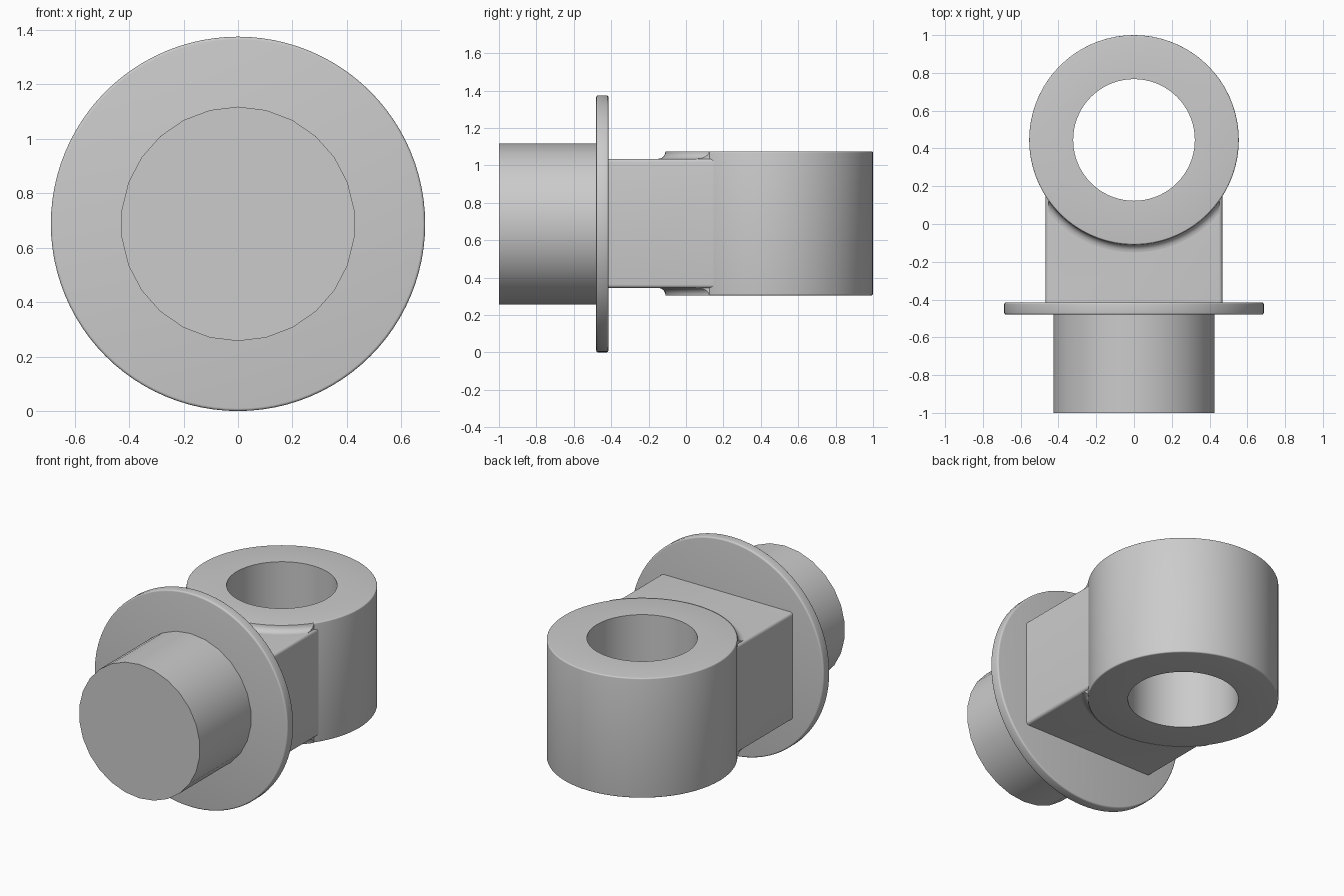
import bpy, bmesh
from math import sin, cos, pi, asin, sqrt, radians
from mathutils import Matrix

if "Cube" in bpy.data.objects:
    bpy.data.objects.remove(bpy.data.objects["Cube"])

grey = bpy.data.materials.new("plain grey")
grey.use_nodes = True
colour = (0.6, 0.6, 0.6, 1)
grey.diffuse_color = colour
grey.node_tree.nodes["Principled BSDF"].inputs["Base Color"].default_value = colour

AXIS_Z = 0.687          # height of the stud, flange and neck axis
RING_Y = 0.445          # centre of the eye ring
RING_R = 0.555
NECK_X, NECK_Z = 0.468, 0.345   # half width and half height of the neck


def finish(bm, name):
    bmesh.ops.recalc_face_normals(bm, faces=bm.faces)
    mesh = bpy.data.meshes.new(name)
    bm.to_mesh(mesh)
    bm.free()
    obj = bpy.data.objects.new(name, mesh)
    bpy.context.collection.objects.link(obj)
    mesh.materials.append(grey)
    bpy.ops.object.select_all(action="DESELECT")
    obj.select_set(True)
    bpy.context.view_layer.objects.active = obj
    bpy.ops.object.shade_smooth_by_angle(angle=radians(32))
    return obj


def lathe(name, profile, sides, place, hollow=False):
    """Turn (radius, height) points about z; cap the ends or close the loop."""
    bm = bmesh.new()
    loops = [[bm.verts.new((r * cos(2 * pi * i / sides), r * sin(2 * pi * i / sides), h))
              for i in range(sides)] for r, h in profile]
    pairs = list(zip(loops, loops[1:]))
    if hollow:
        pairs.append((loops[-1], loops[0]))
    else:
        bm.faces.new(loops[0])
        bm.faces.new(loops[-1])
    for a, b in pairs:
        for i in range(sides):
            j = (i + 1) % sides
            bm.faces.new((a[i], a[j], b[j], b[i]))
    bm.transform(place)
    return finish(bm, name)


def rounded_rim(r, low, high, b):
    """Outer wall profile with rounded upper and lower edges."""
    arc = [i * pi / 8 for i in range(5)]
    return ([(r - b + b * sin(a), low + b - b * cos(a)) for a in arc] +
            [(r - b + b * cos(a), high - b + b * sin(a)) for a in arc])


# Stud and flange, turned about the front-back axis
lying = Matrix.Translation((0, 0, AXIS_Z)) @ Matrix.Rotation(pi / 2, 4, "X")
lathe("stud", [(0.43, 0.46), (0.43, 1.0)], 26,
      lying @ Matrix.Rotation(pi / 2, 4, "Z"))
lathe("flange", rounded_rim(0.687, 0.415, 0.48, 0.01), 96, lying)

# Upright eye ring with a through hole
lathe("eye_ring", [(0.322, 0.305)] + rounded_rim(RING_R, 0.305, 1.075, 0.008) + [(0.322, 1.075)],
      72, Matrix.Translation((0, RING_Y, 0)), hollow=True)

# Neck block, its hidden rear end curved to stay inside the ring wall
bm = bmesh.new()
inner = 0.5
outline = [(-NECK_X, -0.45), (NECK_X, -0.45)]
limit = asin(NECK_X / inner)
for i in range(25):
    a = limit * (1 - i / 12)
    outline.append((inner * sin(a), RING_Y - inner * cos(a)))
base = bm.faces.new([bm.verts.new((x, y, AXIS_Z + 0.003 - NECK_Z)) for x, y in outline])
top = bmesh.ops.extrude_face_region(bm, geom=[base])
bmesh.ops.translate(bm, vec=(0, 0, 2 * NECK_Z),
                    verts=[v for v in top["geom"] if isinstance(v, bmesh.types.BMVert)])
long_edges = [e for e in bm.edges
              if all(abs(abs(v.co.x) - NECK_X) < 1e-4 for v in e.verts)
              and abs(e.verts[0].co.y - e.verts[1].co.y) > 0.1]
bmesh.ops.bevel(bm, geom=long_edges, offset=0.018, segments=4, profile=0.5, affect="EDGES")
finish(bm, "neck")

# Concave fillets where the neck runs into the ring, above and below
FILLET = 0.04
for name, side in (("upper_fillet", 1), ("lower_fillet", -1)):
    bm = bmesh.new()
    rows = []
    for k in range(7):
        t = k / 6 * pi / 2
        r = RING_R + FILLET * (1 - cos(t))
        h = NECK_Z + FILLET * (1 - sin(t))
        reach = asin((NECK_X - 0.015) / r)
        rows.append([bm.verts.new((r * sin(reach * i / 16), RING_Y - r * cos(reach * i / 16),
                                   AXIS_Z + 0.003 + side * h)) for i in range(-16, 17)])
    for a, b in zip(rows, rows[1:]):
        for i in range(32):
            bm.faces.new((a[i], a[i + 1], b[i + 1], b[i]))
    # Close the ends and the buried back
    core_r = RING_R - 0.02
    reach = asin((NECK_X - 0.015) / core_r)
    core = [bm.verts.new((core_r * sin(reach * i / 16), RING_Y - core_r * cos(reach * i / 16),
                          AXIS_Z + 0.003 + side * (NECK_Z - 0.01))) for i in range(-16, 17)]
    for row in (rows[0], rows[-1]):
        for i in range(32):
            bm.faces.new((row[i], row[i + 1], core[i + 1], core[i]))
    for end in (0, -1):
        bm.faces.new([row[end] for row in rows] + [core[end]])
    finish(bm, name)
